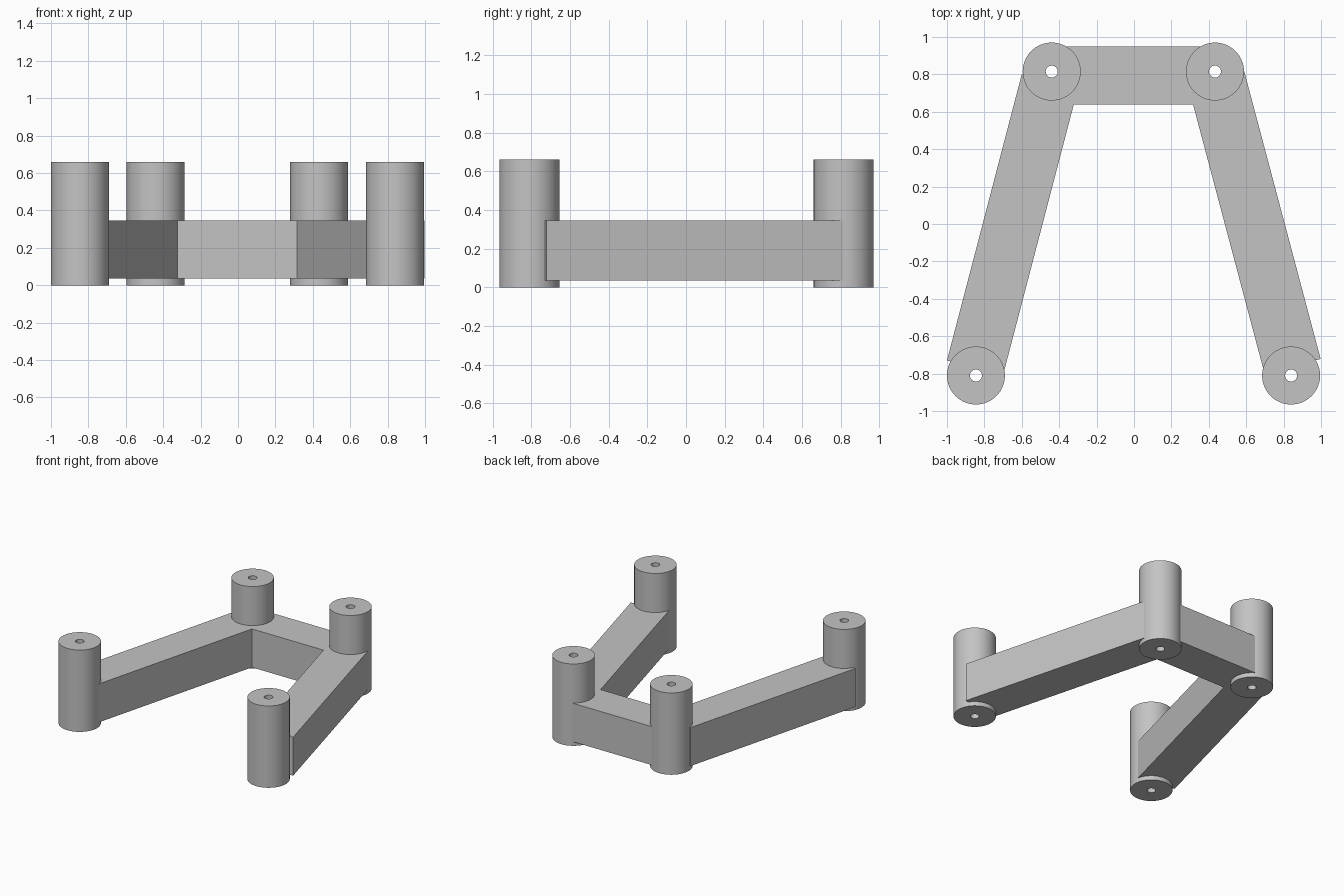
import bpy, bmesh, math
from mathutils import Vector

if "Cube" in bpy.data.objects:
    bpy.data.objects.remove(bpy.data.objects["Cube"])

grey = bpy.data.materials.new("plain grey")
grey.diffuse_color = (0.55, 0.55, 0.55, 1)
grey.use_nodes = True
grey.node_tree.nodes["Principled BSDF"].inputs["Base Color"].default_value = grey.diffuse_color

POST_R, HOLE_R, POST_H = 0.155, 0.032, 0.66
BAR_W, BAR_Z0, BAR_Z1 = 0.31, 0.035, 0.345


def finish(name, bm):
    bmesh.ops.recalc_face_normals(bm, faces=bm.faces)
    mesh = bpy.data.meshes.new(name)
    bm.to_mesh(mesh)
    bm.free()
    mesh.materials.append(grey)
    obj = bpy.data.objects.new(name, mesh)
    bpy.context.collection.objects.link(obj)
    return obj


def post(name, x, y, n=64):
    """Round post with a hole all the way through."""
    bm = bmesh.new()
    profile = [(HOLE_R, 0), (POST_R, 0), (POST_R, POST_H), (HOLE_R, POST_H)]
    rings = []
    for i in range(n):
        a = 2 * math.pi * i / n
        rings.append([bm.verts.new((x + r * math.cos(a), y + r * math.sin(a), z))
                      for r, z in profile])
    for i in range(n):
        p, q = rings[i], rings[(i + 1) % n]
        for k in range(4):
            bm.faces.new((p[k], q[k], q[(k + 1) % 4], p[(k + 1) % 4]))
    obj = finish(name, bm)
    bpy.ops.object.select_all(action='DESELECT')
    obj.select_set(True)
    bpy.context.view_layer.objects.active = obj
    bpy.ops.object.shade_smooth_by_angle(angle=math.radians(30))


def bar(name, start, end):
    """Square-ended box running between two points in plan."""
    a, b = Vector(start), Vector(end)
    d = (b - a).normalized()
    side = Vector((-d.y, d.x)) * BAR_W / 2
    plan = [a + side, b + side, b - side, a - side]
    bm = bmesh.new()
    base = bm.faces.new([bm.verts.new((p.x, p.y, BAR_Z0)) for p in plan])
    top = bmesh.ops.extrude_face_region(bm, geom=[base], use_keep_orig=True)["geom"]
    bmesh.ops.translate(bm, vec=(0, 0, BAR_Z1 - BAR_Z0),
                        verts=[v for v in top if isinstance(v, bmesh.types.BMVert)])
    finish(name, bm)


# Corner posts
post("front_left_post", -0.845, -0.81)
post("front_right_post", 0.84, -0.81)
post("back_left_post", -0.44, 0.815)
post("back_right_post", 0.433, 0.815)

# Connecting bars, ending inside the posts clear of the holes
bar("back_bar", (-0.39, 0.793), (0.39, 0.793))
bar("left_bar", (-0.45, 0.762), (-0.85, -0.769))
bar("right_bar", (0.44, 0.775), (0.848, -0.761))
